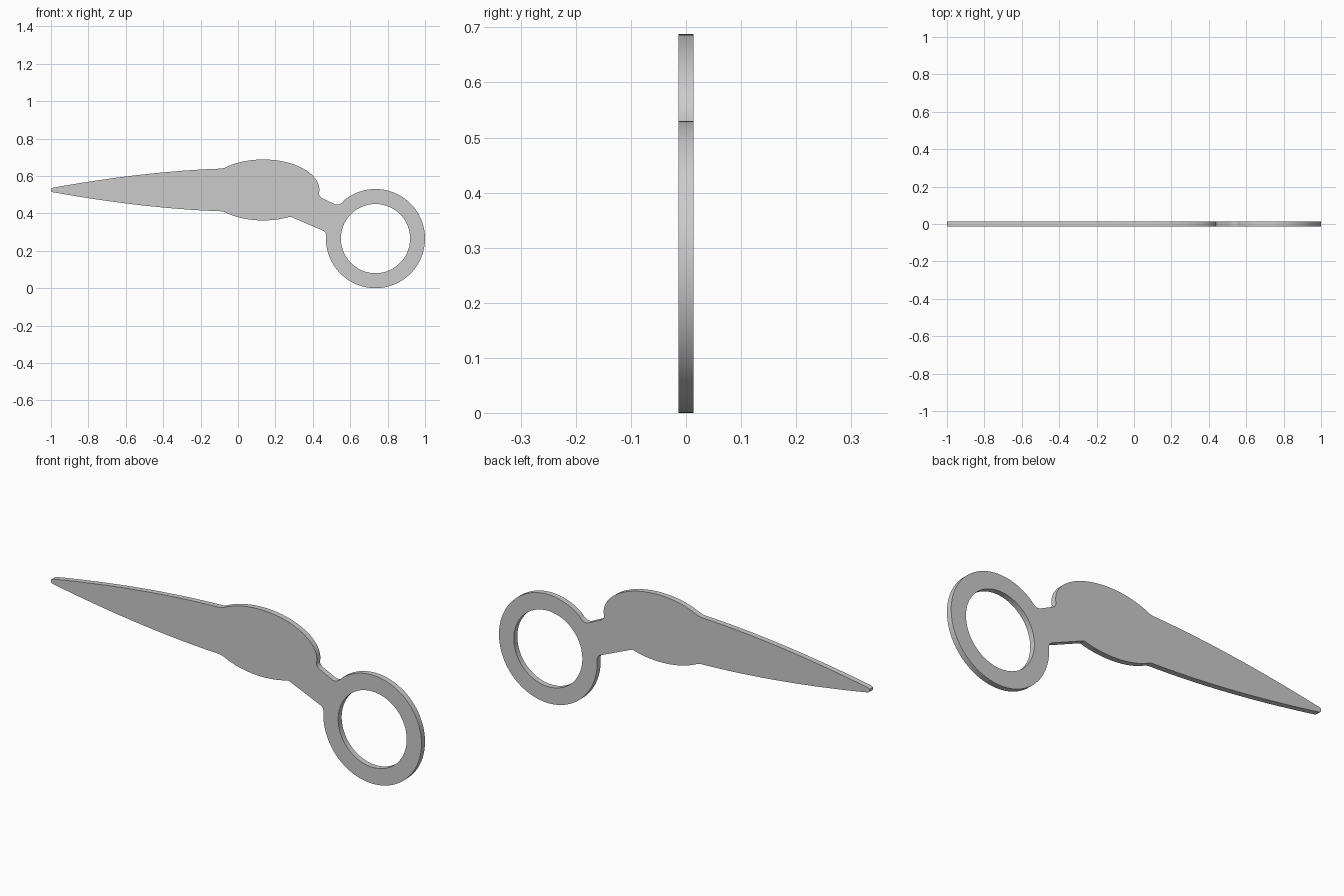
import bpy, bmesh
from math import cos, sin, radians

if "Cube" in bpy.data.objects:
    bpy.data.objects.remove(bpy.data.objects["Cube"])

HALF_T = 0.0135
MID_Z = 0.525


def arc(cx, cz, rx, rz, a0, a1, n):
    angles = [radians(a0 + (a1 - a0) * i / n) for i in range(n + 1)]
    return [(cx + rx * cos(a), cz + rz * sin(a)) for a in angles]


def bezier(p, q, r, n):
    ts = [i / n for i in range(n + 1)]
    return [tuple((1 - t) ** 2 * a + 2 * t * (1 - t) * b + t * t * c
                  for a, b, c in zip(p, q, r)) for t in ts]


def mirrored(points):
    return [(x, 2 * MID_Z - z) for x, z in reversed(points)]


# Blade edge from the blunt tip to the pivot swelling
edge = [(-1.0, 0.531)] + bezier((-0.99, 0.537), (-0.5, 0.625), (-0.09, 0.639), 20)
edge += [(-0.072, 0.643)]

# Outline, clockwise from the tip
outline = list(edge)
outline += arc(0.135, MID_Z, 0.3, 0.163, 132, -4, 40)                      # pivot swelling, upper
outline += bezier((0.433, 0.505), (0.436, 0.486), (0.455, 0.479), 6)       # notch
outline += bezier((0.515, 0.450), (0.541, 0.438), (0.564, 0.466), 8)       # neck to ring
outline += arc(0.735, 0.265, 0.265, 0.265, 129, -184, 80)                  # finger ring
outline += bezier((0.470, 0.287), (0.469, 0.303), (0.447, 0.311), 6)       # ring to neck
outline += arc(0.135, MID_Z, 0.3, 0.163, -61, -132, 24)                    # pivot swelling, lower
outline += mirrored(edge)

hole = arc(0.735, 0.265, 0.185, 0.185, 0, 355, 71)

# Flat filled curve with a finger hole, extruded to plate thickness
curve = bpy.data.curves.new("plate_profile", 'CURVE')
curve.dimensions = '2D'
curve.fill_mode = 'BOTH'
curve.extrude = HALF_T
for pts in (outline, hole):
    spline = curve.splines.new('POLY')
    spline.points.add(len(pts) - 1)
    for sp, (x, z) in zip(spline.points, pts):
        sp.co = (x, z, 0, 1)
    spline.use_cyclic_u = True

blade = bpy.data.objects.new("scissor_half", curve)
bpy.context.collection.objects.link(blade)
blade.rotation_euler = (radians(90), 0, 0)
bpy.context.view_layer.objects.active = blade
blade.select_set(True)
bpy.ops.object.convert(target='MESH')
blade = bpy.context.object

# Weld the faces to the rim
bm = bmesh.new()
bm.from_mesh(blade.data)
bmesh.ops.remove_doubles(bm, verts=bm.verts, dist=0.0005)
bmesh.ops.recalc_face_normals(bm, faces=bm.faces)
bm.to_mesh(blade.data)
bm.free()
bpy.ops.object.shade_smooth_by_angle(angle=radians(30))
